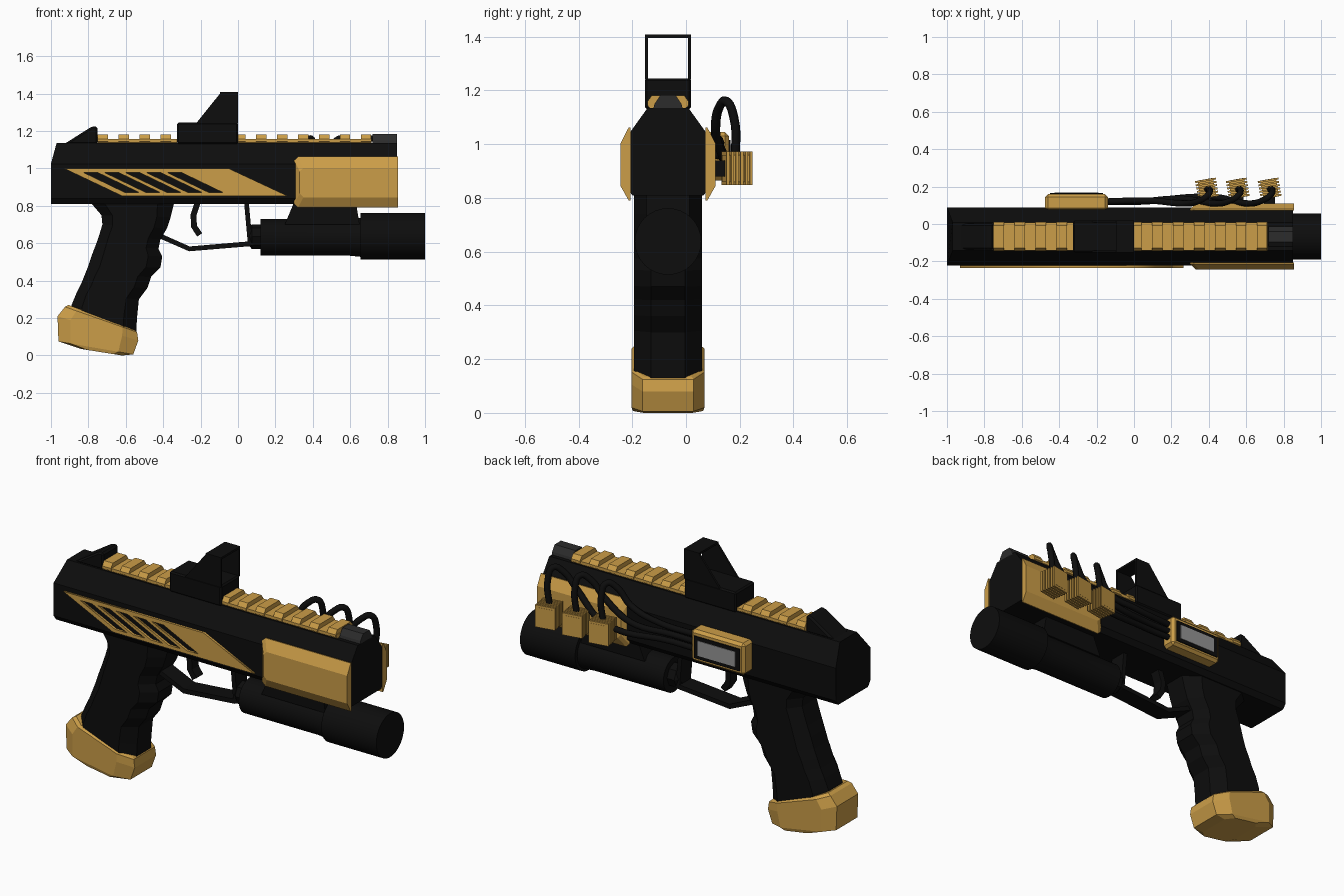
import bpy, bmesh, math
from mathutils import Vector, Matrix

if "Cube" in bpy.data.objects:
    bpy.data.objects.remove(bpy.data.objects["Cube"])

C = -0.067  # centre plane of the pistol body


def material(name, rgb):
    m = bpy.data.materials.new(name)
    m.diffuse_color = (*rgb, 1)
    m.use_nodes = True
    m.node_tree.nodes["Principled BSDF"].inputs["Base Color"].default_value = m.diffuse_color
    return m


BLACK = material("black", (0.004, 0.004, 0.004))
DARK = material("dark_grey", (0.025, 0.025, 0.025))
GOLD = material("gold", (0.6, 0.34, 0.065))
GREY = material("screen_grey", (0.3, 0.3, 0.3))


def add(name, bm, mat, bevel=0):
    bmesh.ops.recalc_face_normals(bm, faces=bm.faces)
    me = bpy.data.meshes.new(name)
    bm.to_mesh(me)
    bm.free()
    me.materials.append(mat)
    ob = bpy.data.objects.new(name, me)
    bpy.context.collection.objects.link(ob)
    if bevel:
        mod = ob.modifiers.new("bevel", 'BEVEL')
        mod.width, mod.segments = bevel, 1
    return ob


def loft(name, rings, mat, bevel=0):
    bm = bmesh.new()
    vs = [[bm.verts.new(p) for p in r] for r in rings]
    n = len(rings[0])
    for a, b in zip(vs, vs[1:]):
        for i in range(n):
            bm.faces.new((a[i], a[(i + 1) % n], b[(i + 1) % n], b[i]))
    bm.faces.new(vs[0])
    bm.faces.new(vs[-1])
    return add(name, bm, mat, bevel)


def side_prism(name, pts, half, mat, y=C, bevel=0):
    """(x, z) profile extruded across the body."""
    return loft(name, [[(x, y + s * half, z) for x, z in pts] for s in (-1, 1)], mat, bevel)


def long_prism(name, pts, x0, x1, mat):
    """Right half of a (y, z) section, mirrored and extruded along the body."""
    sec = [(C + y, z) for y, z in pts] + [(C - y, z) for y, z in reversed(pts)]
    return loft(name, [[(x, y, z) for y, z in sec] for x in (x0, x1)], mat)


def box(name, x0, x1, y0, y1, z0, z1, mat, bevel=0):
    return side_prism(name, [(x0, z0), (x1, z0), (x1, z1), (x0, z1)],
                      (y1 - y0) / 2, mat, (y0 + y1) / 2, bevel)


def ribbon(name, path, thick, half, mat):
    """Bent flat strip following an (x, z) path."""
    a, b = [], []
    for i, p in enumerate(path):
        d = Vector(path[min(i + 1, len(path) - 1)]) - Vector(path[max(i - 1, 0)])
        n = Vector((-d.y, d.x)).normalized() * thick / 2
        a.append(Vector(p) + n)
        b.append(Vector(p) - n)
    return side_prism(name, a + b[::-1], half, mat)


def turned(name, stations, z, mat, n=32):
    """Round body along x from (x, radius) stations."""
    rings = [[(x, C + r * math.cos(2 * math.pi * i / n), z + r * math.sin(2 * math.pi * i / n))
              for i in range(n)] for x, r in stations]
    ob = loft(name, rings, mat)
    bpy.context.view_layer.objects.active = ob
    ob.select_set(True)
    bpy.ops.object.shade_smooth_by_angle()
    ob.select_set(False)
    return ob


def grip_loft(name, rows, mat, corner):
    """Eight-sided sections between a back and a front edge point."""
    rings = []
    for lx, lz, rx, rz, w in rows:
        half = [(0, w * corner), (0.16, w), (0.8, w), (1, w * corner)]
        sec = half + [(t, -y) for t, y in reversed(half)]
        rings.append([(lx + (rx - lx) * t, C + y, lz + (rz - lz) * t) for t, y in sec])
    return loft(name, rings, mat)


# Slide with sloped shoulders and a raked rear
slide = long_prism("slide", [(0.133, 0.81), (0.155, 0.84), (0.155, 1.025), (0.076, 1.135)],
                   -1, 0.85, BLACK)
for v in slide.data.vertices:
    if v.co.x < -0.9 and v.co.z > 1.1:
        v.co.x = -0.97

# Sights
side_prism("rear_sight", [(-0.93, 1.13), (-0.78, 1.225), (-0.75, 1.225), (-0.75, 1.13)],
           0.07, BLACK, bevel=0.01)
long_prism("front_sight", [(0.055, 1.13), (0.05, 1.15), (0.028, 1.183)], 0.72, 0.85, DARK)

# Top rail and its teeth
for label, x0, x1 in (("rear", -0.75, -0.325), ("front", 0, 0.715)):
    long_prism(label + "_rail", [(0.06, 1.13), (0.074, 1.14), (0.074, 1.157)], x0, x1, GOLD)
    count = 4 if label == "rear" else 7
    for i in range(count):
        x = (x0 if label == "rear" else x0 - 0.015) + i * 0.112
        long_prism(f"{label}_rail_tooth_{i}", [(0.06, 1.132), (0.077, 1.145), (0.077, 1.158), (0.06, 1.182)],
                   max(x, x0), min(x + 0.055, x1), GOLD)

# Open reflex sight: base, two cheeks, roof
box("optic_base", -0.325, 0, C - 0.086, C + 0.086, 1.13, 1.245, BLACK, 0.008)
for s in (-1, 1):
    side_prism(f"optic_cheek_{s}", [(-0.225, 1.24), (-0.09, 1.408), (0, 1.408), (0, 1.24)],
               0.006, BLACK, C + s * 0.08)
box("optic_roof", -0.095, 0, C - 0.086, C + 0.086, 1.396, 1.408, BLACK)

# Slotted side panel: filled flat curve with holes
cu = bpy.data.curves.new("panel_outline", 'CURVE')
cu.dimensions, cu.fill_mode, cu.extrude = '2D', 'BOTH', 0.008
loops = [[(-0.93, 1.0), (-0.05, 1.0), (0.265, 0.853), (-0.62, 0.853)]]
for i in range(5):
    x = -0.825 + i * 0.112
    loops.append([(x, 0.978), (x + 0.075, 0.978), (x + 0.295, 0.872), (x + 0.22, 0.872)])
for pts in loops:
    sp = cu.splines.new('POLY')
    sp.points.add(len(pts) - 1)
    for p, (x, z) in zip(sp.points, pts):
        p.co = (x, z, 0, 1)
    sp.use_cyclic_u = True
tmp = bpy.data.objects.new("panel_outline", cu)
me = bpy.data.meshes.new_from_object(tmp)
me.transform(Matrix.Translation((0, -0.227, 0)) @ Matrix.Rotation(math.pi / 2, 4, 'X'))
me.materials.clear()
me.materials.append(GOLD)
bpy.context.collection.objects.link(bpy.data.objects.new("slotted_panel", me))
bpy.data.objects.remove(tmp)

# Muzzle covers on both sides
for s in (-1, 1):
    rings = []
    for d, i in ((0.14, 0), (0.146, 0), (0.177, 1)):
        x0, z0, z1 = 0.3 + 0.03 * i, 0.79 + 0.055 * i, 1.063 - 0.06 * i
        rings.append([(x, C + s * d, z) for x, z in
                      ((x0, z0 + 0.02), (x0 + 0.02, z0), (0.855, z0),
                       (0.855, z1), (x0 + 0.02, z1), (x0, z1 - 0.02))])
    loft(f"muzzle_cover_{s}", rings, GOLD)

# Grip with finger swells, and its base
grip_loft("grip", [(*r, 0.127) for r in (
    (-.79, .82, -.34, .82), (-.73, .75, -.36, .74), (-.725, .70, -.38, .68), (-.74, .65, -.415, .62),
    (-.757, .60, -.425, .57), (-.78, .54, -.405, .53), (-.80, .48, -.415, .47), (-.82, .43, -.465, .42),
    (-.84, .38, -.485, .36), (-.865, .33, -.53, .30), (-.89, .27, -.54, .2), (-.9, .2, -.545, .11))],
    BLACK, 0.5)
grip_loft("grip_base", ((-.905, .27, -.55, .135, .125), (-.925, .26, -.54, .125, .136),
                        (-.965, .21, -.533, .08, .136), (-.96, .075, -.56, .006, .136),
                        (-.84, .035, -.62, 0, .13)), GOLD, 0.7)

# Trigger and guard
ribbon("trigger", [(-0.215, 0.82), (-0.238, 0.75), (-0.235, 0.69), (-0.205, 0.645)], 0.032, 0.03, BLACK)
ribbon("trigger_guard", [(-0.43, 0.645), (-0.26, 0.57), (0.06, 0.597), (0.09, 0.61)], 0.026, 0.05, BLACK)
ribbon("guard_post", [(0.045, 0.82), (0.065, 0.6)], 0.025, 0.05, BLACK)

# Under-barrel light and its mount
side_prism("light_mount", [(0.30, 0.82), (0.63, 0.82), (0.65, 0.7), (0.25, 0.7)], 0.08, BLACK)
turned("light_body", [(0.12, 0.098), (0.59, 0.098), (0.66, 0.105)], 0.632, BLACK)
turned("light_head", [(0.655, 0.124), (1.0, 0.124)], 0.638, BLACK)
turned("light_switch", [(0.05, 0.04), (0.075, 0.066), (0.125, 0.066)], 0.635, BLACK, 8)

# Display unit on the far side
box("display_housing", -0.475, -0.14, 0.07, 0.16, 0.865, 1.045, GOLD, 0.015)
box("display_rim", -0.45, -0.165, 0.15, 0.166, 0.89, 1.015, BLACK)
box("display_screen", -0.425, -0.19, 0.16, 0.169, 0.91, 0.995, GREY)

# Ribbed plugs, each fed by a looping cable
for k, px in enumerate((0.39, 0.555, 0.725)):
    turn = Matrix.Translation((px, 0.19, 0.91)) @ Matrix.Rotation(math.radians(10), 4, 'Z')
    bm = bmesh.new()
    sizes = [(0.0, (0.085, 0.1, 0.1))] + [(-0.044 + 0.0176 * i, (0.112, 0.01, 0.125)) for i in range(6)]
    for y, size in sizes:
        bmesh.ops.create_cube(bm, size=1, matrix=turn @ Matrix.Translation((0, y, 0))
                              @ Matrix.Diagonal((*size, 1)))
    add(f"plug_{k}", bm, GOLD)
    box(f"plug_stem_{k}", px - 0.03, px + 0.03, 0.1, 0.15, 0.88, 0.94, BLACK)
    cu = bpy.data.curves.new(f"cable_{k}", 'CURVE')
    cu.dimensions, cu.bevel_depth, cu.bevel_resolution, cu.resolution_u = '3D', 0.017, 2, 6
    z = 1.0 - 0.04 * k
    path = [(-0.16, 0.12, z), (0.0, 0.118, z), (px - 0.3, 0.125 + 0.01 * k, z + 0.01),
            (px - 0.12, 0.11, 1.05), (px - 0.04, 0.125, 1.14), (px, 0.15, 1.16),
            (px + 0.015, 0.178, 1.1), (px, 0.185, 0.95)]
    if k == 0:
        path.pop(1)
    sp = cu.splines.new('BEZIER')
    sp.bezier_points.add(len(path) - 1)
    for b, p in zip(sp.bezier_points, path):
        b.co = p
        b.handle_left_type = b.handle_right_type = 'AUTO'
    tmp = bpy.data.objects.new("cable_path", cu)
    me = bpy.data.meshes.new_from_object(tmp)
    me.materials.clear()
    me.materials.append(BLACK)
    bpy.context.collection.objects.link(bpy.data.objects.new(f"cable_{k}", me))
    bpy.data.objects.remove(tmp)
